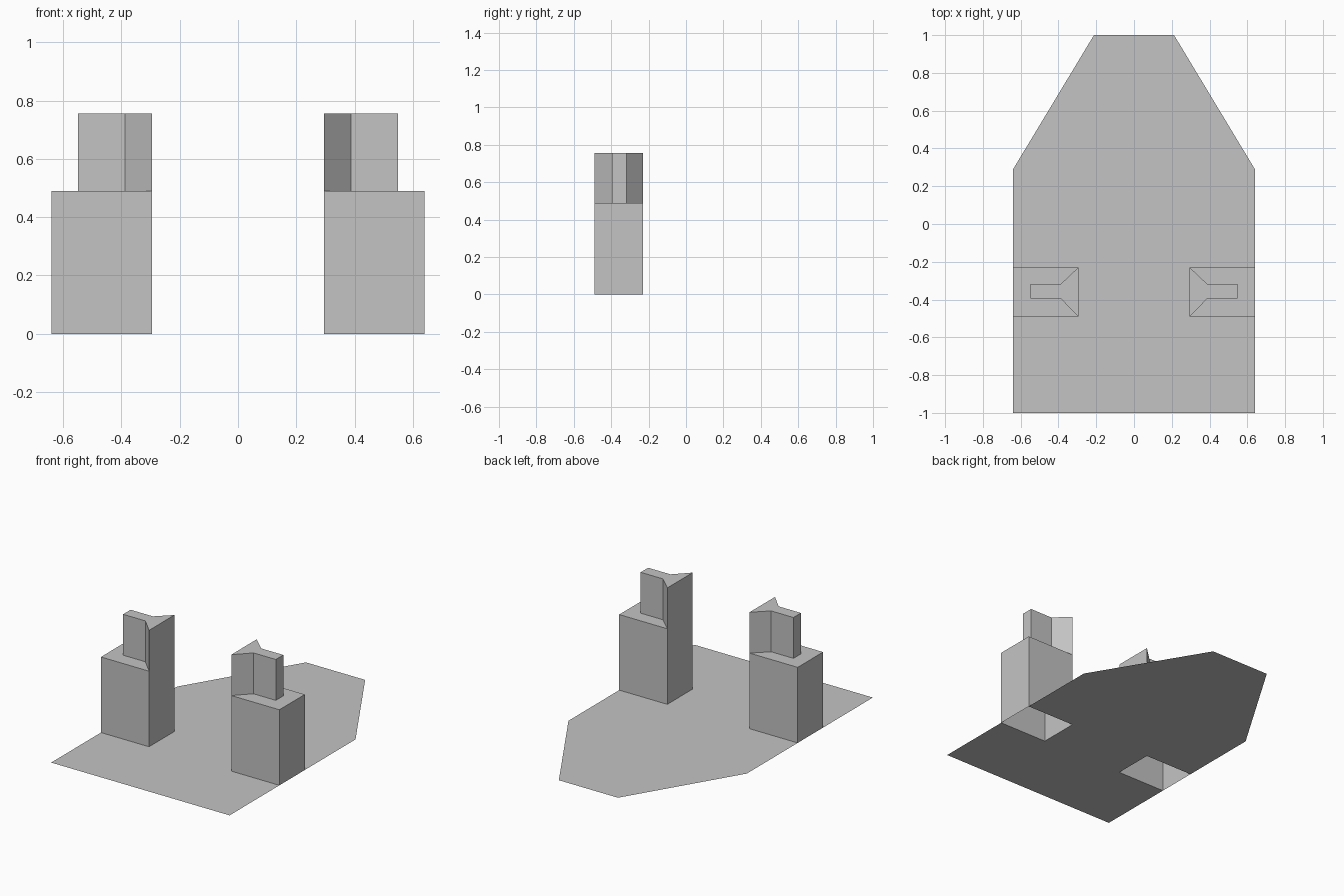
import bpy
import bmesh

if "Cube" in bpy.data.objects:
    bpy.data.objects.remove(bpy.data.objects["Cube"], do_unlink=True)

# Single plain grey
GREY = (0.55, 0.55, 0.55, 1.0)
grey = bpy.data.materials.new("plain grey")
grey.use_nodes = True
grey.diffuse_color = GREY
grey.node_tree.nodes["Principled BSDF"].inputs["Base Color"].default_value = GREY

# Shared dimensions
INNER, OUTER = 0.295, 0.64
FRONT, BACK = -0.49, -0.23
LEDGE, TOP = 0.49, 0.755


def finish(name, bm):
    mesh = bpy.data.meshes.new(name)
    bm.to_mesh(mesh)
    bm.free()
    mesh.materials.append(grey)
    obj = bpy.data.objects.new(name, mesh)
    bpy.context.collection.objects.link(obj)
    return obj


def face(bm, points):
    return bm.faces.new([bm.verts.new(p) for p in points])


def walls(bm, outline, low, high):
    """Upright quads along an open outline."""
    for (ax, ay), (bx, by) in zip(outline, outline[1:]):
        face(bm, [(ax, ay, low), (bx, by, low), (bx, by, high), (ax, ay, high)])


# Flat ground plate, notched where the hollow towers stand
half = [(OUTER, -1), (OUTER, FRONT), (INNER, FRONT), (INNER, BACK),
        (OUTER, BACK), (OUTER, 0.29), (0.212, 1)]
outline = half + [(-x, y) for x, y in reversed(half)]
bm = bmesh.new()
face(bm, [(x, y, 0) for x, y in outline])
finish("ground_plate", bm)


# Hollow tower: block below, flared fin above, one continuous inner wall
def tower(name, side):
    block = [(INNER, FRONT), (OUTER, FRONT), (OUTER, BACK), (INNER, BACK)]
    fin = [(INNER, FRONT), (0.388, -0.395), (0.548, -0.395),
           (0.548, -0.318), (0.388, -0.318), (INNER, BACK)]
    bm = bmesh.new()
    walls(bm, block, 0, LEDGE)
    walls(bm, fin, LEDGE, TOP)
    walls(bm, [(INNER, BACK), (INNER, FRONT)], 0, TOP)
    face(bm, [(x, y, LEDGE) for x, y in block + fin[-2:0:-1]])
    face(bm, [(x, y, TOP) for x, y in fin])
    bmesh.ops.remove_doubles(bm, verts=bm.verts, dist=0.0001)
    if side < 0:
        for v in bm.verts:
            v.co.x = -v.co.x
        bmesh.ops.reverse_faces(bm, faces=bm.faces)
    finish(name, bm)


tower("left_tower", 1)
tower("right_tower", -1)
